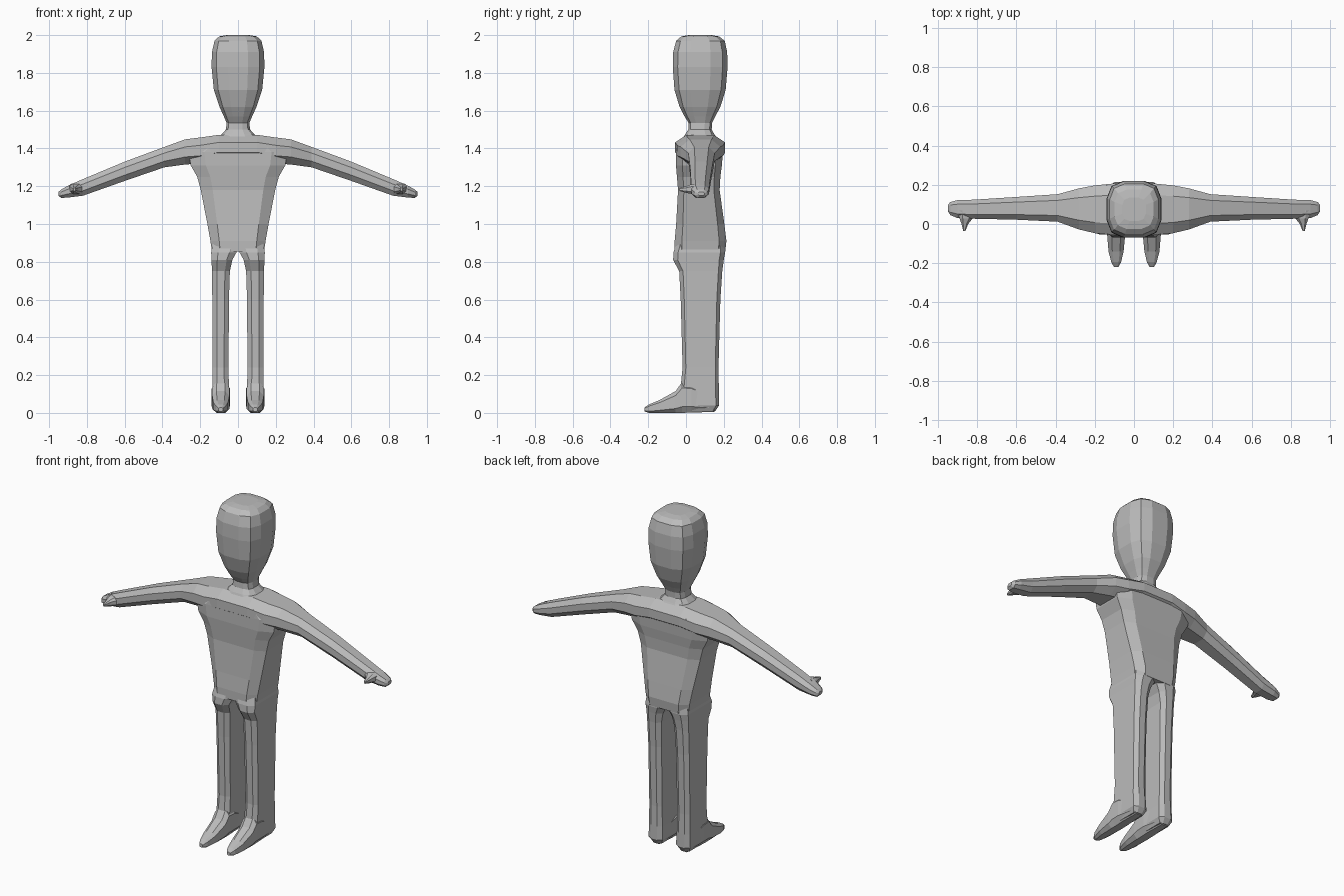
import bpy, bmesh

skin = bpy.data.materials.new("plain grey")
skin.diffuse_color = (0.5, 0.5, 0.5, 1)

# axis -> order in which (along, u, v) become x, y, z
ORDER = {"x": (0, 1, 2), "y": (1, 0, 2), "z": (1, 2, 0)}


def octagon(ku, kv):
    """Chamfered unit square: ku, kv are the flat portions of the sides."""
    return [(1, -kv), (1, kv), (ku, 1), (-ku, 1),
            (-1, kv), (-1, -kv), (-ku, -1), (ku, -1)]


ROUND = [(1, -.38), (1, .38), (.82, .82), (.38, 1), (-.38, 1), (-.82, .82),
         (-1, .38), (-1, -.38), (-.82, -.82), (-.38, -1), (.38, -1), (.82, -.82)]


def loft(name, axis, sections, shape):
    """Skin sections (along, u_min, u_max, v_min, v_max) of one outline."""
    bm = bmesh.new()
    rings = []
    for t, u0, u1, v0, v1 in sections:
        ring = []
        for a, b in shape:
            p = (t, (u0 + u1) / 2 + a * (u1 - u0) / 2,
                 (v0 + v1) / 2 + b * (v1 - v0) / 2)
            ring.append(bm.verts.new([p[i] for i in ORDER[axis]]))
        rings.append(ring)
    n = len(shape)
    for r, s in zip(rings, rings[1:]):
        for i in range(n):
            j = (i + 1) % n
            bm.faces.new((r[i], r[j], s[j], s[i]))
    bm.faces.new(rings[0])
    bm.faces.new(rings[-1])
    bmesh.ops.recalc_face_normals(bm, faces=bm.faces)
    me = bpy.data.meshes.new(name)
    bm.to_mesh(me)
    bm.free()
    me.materials.append(skin)
    ob = bpy.data.objects.new(name, me)
    bpy.context.collection.objects.link(ob)
    return ob


def flip(sections):
    """Mirror sections whose u is x."""
    return [(t, -u1, -u0, v0, v1) for t, u0, u1, v0, v1 in sections]


# torso
body = loft("body", "z", [
    (.855, -.138, .138, -.06, .208), (.91, -.146, .146, -.06, .214),
    (1.0, -.162, .162, -.052, .203), (1.18, -.197, .197, -.042, .178),
    (1.25, -.216, .216, -.048, .182), (1.31, -.25, .25, -.053, .19),
    (1.38, -.262, .262, -.053, .195), (1.43, -.2, .2, -.05, .2)],
    octagon(.68, .72))

# shoulders and both arms in one span
half = [(.10, -.057, .207, 1.34, 1.472), (.2, -.047, .197, 1.32, 1.458),
        (.28, -.028, .182, 1.315, 1.448), (.39, .012, .152, 1.30, 1.408),
        (.6, .022, .138, 1.228, 1.33), (.82, .027, .124, 1.15, 1.238),
        (.9, .03, .122, 1.14, 1.203), (.937, .045, .112, 1.138, 1.182),
        (.95, .065, .098, 1.15, 1.17)]
parts = [loft("arms", "x", [(-s[0], *s[1:]) for s in reversed(half)] + half,
              octagon(.55, .4))]

# head and neck
parts.append(loft("head", "z", [
    (1.42, -.15, .15, -.03, .185), (1.475, -.088, .088, -.005, .15),
    (1.5, -.064, .064, .012, .136), (1.535, -.06, .06, .014, .138),
    (1.57, -.075, .075, -.008, .155), (1.62, -.098, .098, -.034, .182),
    (1.71, -.128, .128, -.061, .21), (1.83, -.14, .14, -.07, .22),
    (1.91, -.138, .138, -.068, .218), (1.97, -.124, .124, -.052, .205),
    (1.993, -.1, .1, -.025, .175), (2.0, -.06, .06, .015, .135)], ROUND))

# legs, feet and thumbs
leg = [(.01, .06, .122, .02, .155), (.04, .045, .137, .0, .175),
       (.12, .048, .136, -.03, .174), (.24, .05, .135, -.018, .172),
       (.6, .048, .136, -.028, .182), (.75, .043, .138, -.036, .192),
       (.81, .03, .14, -.068, .2), (.85, .008, .142, -.066, .207),
       (.92, -.01, .13, -.045, .2)]
foot = [(.15, .055, .128, .005, .1), (.03, .043, .139, .002, .16),
        (-.02, .044, .138, 0, .165), (-.055, .045, .137, 0, .115),
        (-.14, .053, .13, 0, .068), (-.195, .066, .116, 0, .045),
        (-.22, .08, .102, .008, .028)]
thumb = [(.07, .81, .9, 1.165, 1.215), (.027, .825, .89, 1.16, 1.21),
         (.0, .846, .88, 1.165, 1.2), (-.035, .86, .872, 1.175, 1.19)]
for mirror in (lambda s: s, flip):
    parts.append(loft("leg", "z", mirror(leg), octagon(.45, .82)))
    parts.append(loft("foot", "y", mirror(foot), octagon(.5, .6)))
    parts.append(loft("thumb", "y", mirror(thumb), octagon(.5, .5)))

# fuse everything into one skin
bpy.context.view_layer.objects.active = body
for p in parts:
    m = body.modifiers.new("fuse", "BOOLEAN")
    m.operation = "UNION"
    m.solver = "EXACT"
    m.object = p
    bpy.ops.object.modifier_apply(modifier=m.name)
for p in parts:
    bpy.data.objects.remove(p)
